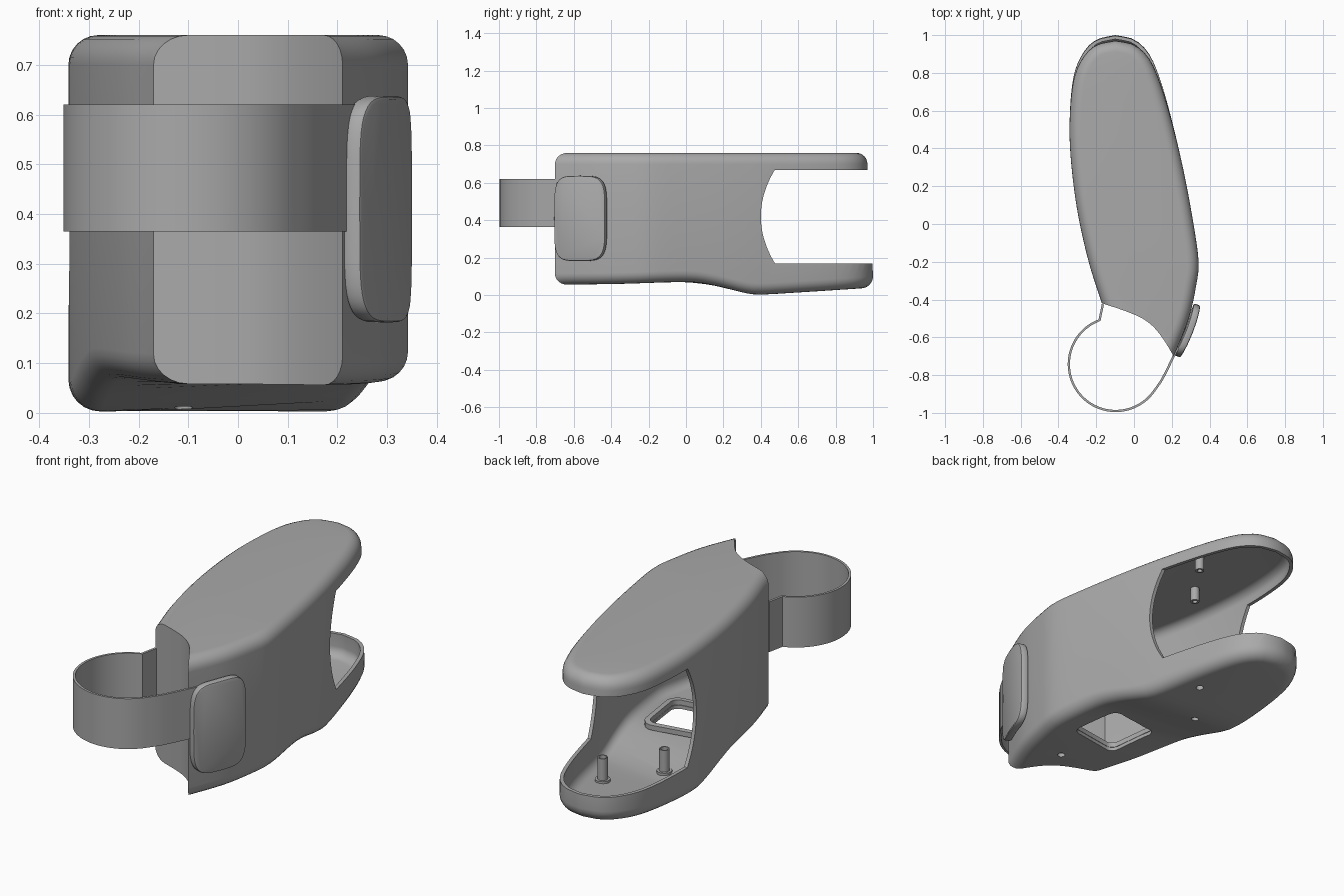
import bpy, bmesh, math
from mathutils import Vector

if "Cube" in bpy.data.objects:
    bpy.data.objects.remove(bpy.data.objects["Cube"])

grey = bpy.data.materials.new("plain grey")
grey.use_nodes = True
grey.diffuse_color = (0.4, 0.4, 0.4, 1)
grey.node_tree.nodes["Principled BSDF"].inputs["Base Color"].default_value = (0.4, 0.4, 0.4, 1)


def make(name, verts, faces):
    mesh = bpy.data.meshes.new(name)
    mesh.from_pydata(verts, [], faces)
    bm = bmesh.new()
    bm.from_mesh(mesh)
    bmesh.ops.recalc_face_normals(bm, faces=bm.faces)
    bm.to_mesh(mesh)
    bm.free()
    ob = bpy.data.objects.new(name, mesh)
    bpy.context.collection.objects.link(ob)
    mesh.materials.append(grey)
    return ob


def spline(points, count):
    """Evenly spaced samples of a smooth curve through the points."""
    p = [Vector(q) for q in points]
    p = [2 * p[0] - p[1]] + p + [2 * p[-1] - p[-2]]
    dense = []
    for a, b, c, d in zip(p, p[1:], p[2:], p[3:]):
        for k in range(24):
            t = k / 24
            dense.append(0.5 * (2 * b + (c - a) * t + (2 * a - 5 * b + 4 * c - d) * t * t
                                + (3 * b - a - 3 * c + d) * t ** 3))
    dense.append(p[-2])
    run = [0]
    for a, b in zip(dense, dense[1:]):
        run.append(run[-1] + (b - a).length)
    out, j = [], 0
    for k in range(count):
        s = run[-1] * k / (count - 1)
        while j < len(run) - 2 and run[j + 1] < s:
            j += 1
        out.append(dense[j].lerp(dense[j + 1], (s - run[j]) / (run[j + 1] - run[j])))
    return out


def prism(name, outline, lo, hi, place):
    """Extrude a flat outline; place turns (u, v, w) into a position."""
    n = len(outline)
    verts = [place(u, v, w) for w in (lo, hi) for u, v in outline]
    faces = [[i, (i + 1) % n, n + (i + 1) % n, n + i] for i in range(n)]
    return make(name, verts, faces + [range(n), range(n, 2 * n)])


def upright(u, v, w):
    return (u, v, w)


def cut(target, cutters):
    for c in cutters:
        m = target.modifiers.new("cut", "BOOLEAN")
        m.object, m.operation, m.solver = c, "DIFFERENCE", "EXACT"
    bake(target)


def bake(ob):
    graph = bpy.context.evaluated_depsgraph_get()
    mesh = bpy.data.meshes.new_from_object(ob.evaluated_get(graph))
    ob.modifiers.clear()
    ob.data = mesh


def smooth(ob, angle=30):
    bpy.ops.object.select_all(action="DESELECT")
    ob.select_set(True)
    bpy.context.view_layer.objects.active = ob
    bpy.ops.object.shade_smooth_by_angle(angle=math.radians(angle))


# Plan outline: right-hand and left-hand edges, both from front to the back tip
SIDE = 48
edge_a = spline([(-.10, -.64), (-.17, -.42), (-.24, -.2), (-.3, .07), (-.335, .35), (-.34, .57),
                 (-.32, .78), (-.27, .905), (-.2, .975), (-.1, 1)], SIDE)
edge_b = spline([(.14, -.86), (.215, -.69), (.29, -.5), (.33, -.32), (.342, -.2), (.315, 0),
                 (.265, .27), (.2, .55), (.14, .76), (.08, .9), (0, .977), (-.1, 1)], SIDE)
plan = edge_a + edge_b[-2::-1]
belly = spline([(-1, .05), (-.7, .055), (-.35, .06), (0, .07), (.15, .052), (.3, .015),
                (.39, .003), (.6, .014), (1, .04)], 80)


def belly_z(y):
    for a, b in zip(belly, belly[1:]):
        if y <= b.x:
            return a.y + (b.y - a.y) * (y - a.x) / (b.x - a.x)
    return belly[-1].y


def hull(name, inset, radius, top):
    """Closed solid with rounded rims, following the plan outline."""
    n, steps = len(plan), 6
    arc = [math.pi / 2 * k / steps for k in range(steps + 1)]
    levels = [(radius * (1 - math.sin(a)), radius * (1 - math.cos(a)), 0) for a in arc]
    levels += [(d, h, 1) for d, h, _ in reversed(levels)]
    normals = []
    for i in range(n):
        t = plan[(i + 1) % n] - plan[i - 1]
        normals.append(Vector((t.y, -t.x)).normalized())
    verts = []
    for d, h, upper in levels:
        for p, nrm in zip(plan, normals):
            q = p + nrm * (d + inset)
            z = top - h if upper else belly_z(q.y) + inset + h
            y = q.y - (0.05 * max(0, q.y - .4) if upper else 0)
            verts.append((q.x, y, z))
    rings = len(levels)
    faces = [[r * n + i, r * n + (i + 1) % n, (r + 1) * n + (i + 1) % n, (r + 1) * n + i]
             for r in range(rings - 1) for i in range(n)]
    for base in (0, (rings - 1) * n):
        for i in range(SIDE - 1):
            a, b, c, d = i, i + 1, (n - 1 - i - 1), n - 1 - i
            quad = [a, b, c, d] if b != c else [a, b, d]
            faces.append([base + k for k in quad])
    return make(name, verts, faces)


# Hollow body with a concave front, an open back and a hole in the belly
body = hull("body_shell", 0, .06, .76)
cavity = hull("cavity_cutter", .018, .045, .742)
hollow = [tuple(p) for p in spline([(-.3, -.385), (-.17, -.42), (-.03, -.467), (.06, -.51), (.13, -.575),
                                    (.21, -.7), (.27, -.83)], 28)] + [(.27, -1.3), (-.5, -1.3), (-.5, -.385)]
front_cut = prism("front_cutter", hollow, -.5, 1.5, upright)
inner_cut = prism("inner_front_cutter", [(x, y + .02) for x, y in hollow], -.5, 1.5, upright)
cut(cavity, [inner_cut])
arch = [(.40 + .075 * ((z - .42) / .25) ** 2, z) for z in [.168 + .5 * k / 24 for k in range(25)]]
back_cut = prism("back_cutter", arch + [(1.4, .668), (1.4, .168)], -.8, .8, lambda u, v, w: (w, u, v))


def rounded_rect(cx, cy, w, h, r, turn):
    pts = []
    for k in range(24):
        a = 2 * math.pi * (k + .5) / 24
        x = math.copysign(w / 2 - r, math.cos(a)) + r * math.cos(a)
        y = math.copysign(h / 2 - r, math.sin(a)) + r * math.sin(a)
        pts.append((cx + x * math.cos(turn) - y * math.sin(turn), cy + x * math.sin(turn) + y * math.cos(turn)))
    return pts


port_cut = prism("port_cutter", rounded_rect(.05, -.09, .28, .28, .04, .15), -.2, .2, upright)
posts = [(.065, .575), (-.11, .33)]


def disc(x, y, r):
    return [(x + r * math.cos(math.tau * k / 20), y + r * math.sin(math.tau * k / 20)) for k in range(20)]


screw_cuts = [prism("screw_cutter", disc(x, y, .018), -.2, .13, upright) for x, y in posts + [(.11, -.42)]]
helpers = [cavity, front_cut, back_cut, port_cut] + screw_cuts
cut(body, helpers)
for ob in helpers + [inner_cut]:
    bpy.data.objects.remove(ob)
smooth(body)

# Raised lip around the belly hole
outer = rounded_rect(.05, -.09, .33, .33, .06, .15)
inner = rounded_rect(.05, -.09, .28, .28, .04, .15)
m = len(outer)
loops = [(outer, .02), (outer, .045), (inner, .045), (inner, .02)]
lip = make("port_lip", [(x, y, belly_z(y) + h) for ring, h in loops for x, y in ring],
           [[r * m + i, r * m + (i + 1) % m, (r + 1) % 4 * m + (i + 1) % m, (r + 1) % 4 * m + i]
            for r in range(4) for i in range(m)])
smooth(lip)


# Hollow screw posts on the floor and under the lid
def tube(name, x, y, lo, hi, r_out, r_in):
    n = 20
    rings = [(r_out, lo), (r_out, hi), (r_in, hi), (r_in, lo)]
    verts = [(px, py, z) for r, z in rings for px, py in disc(x, y, r)]
    smooth(make(name, verts, [[r * n + i, r * n + (i + 1) % n, (r + 1) % 4 * n + (i + 1) % n, (r + 1) % 4 * n + i]
                              for r in range(4) for i in range(n)]))


for x, y in posts:
    floor = belly_z(y) + .01
    tube("floor_post", x, y, floor, floor + .13, .024, .018)
    tube("floor_post_foot", x, y, floor, floor + .02, .036, .018)
    tube("lid_post", x, y, .67, .75, .022, .012)

# Thin strap that loops out in front
loop = [(-.165, -.425), (-.182, -.508)]
loop += [(-.097 + .248 * math.cos(a), -.742 + .248 * math.sin(a))
         for a in [math.radians(110 + 215 * k / 48) for k in range(49)]]
loop += [tuple(p) for p in spline([loop[-1], (.15, -.82), (.21, -.7), (.25, -.62), (.28, -.55)], 14)][1:]
n = len(loop)
strap = make("strap", [(x, y, z) for z in (.365, .62) for x, y in loop],
             [[i, i + 1, n + i + 1, n + i] for i in range(n - 1)])
thick = strap.modifiers.new("thickness", "SOLIDIFY")
thick.thickness, thick.offset = .012, 0
bake(strap)
smooth(strap)

# Barrel-shaped side pad that holds the strap end
shape = []
for k in range(48):
    a = math.tau * k / 48
    u = math.copysign(abs(math.cos(a)) ** .5, math.cos(a))
    v = math.copysign(abs(math.sin(a)) ** .4, math.sin(a))
    shape.append((.147 * u, .228 * v))
along = Vector((.105, .27, 0)).normalized()
out = Vector((along.y, -along.x, 0))
middle = Vector((.278, -.562, .41))
pad = prism("strap_pad", shape, -.02, .018,
            lambda u, v, w: middle + along * u + out * (w + .018 - .6 * u * u) + Vector((0, 0, v)))
bev = pad.modifiers.new("soft_edge", "BEVEL")
bev.width, bev.segments, bev.limit_method = .008, 2, "ANGLE"
bev.angle_limit = math.radians(50)
bake(pad)
smooth(pad)
